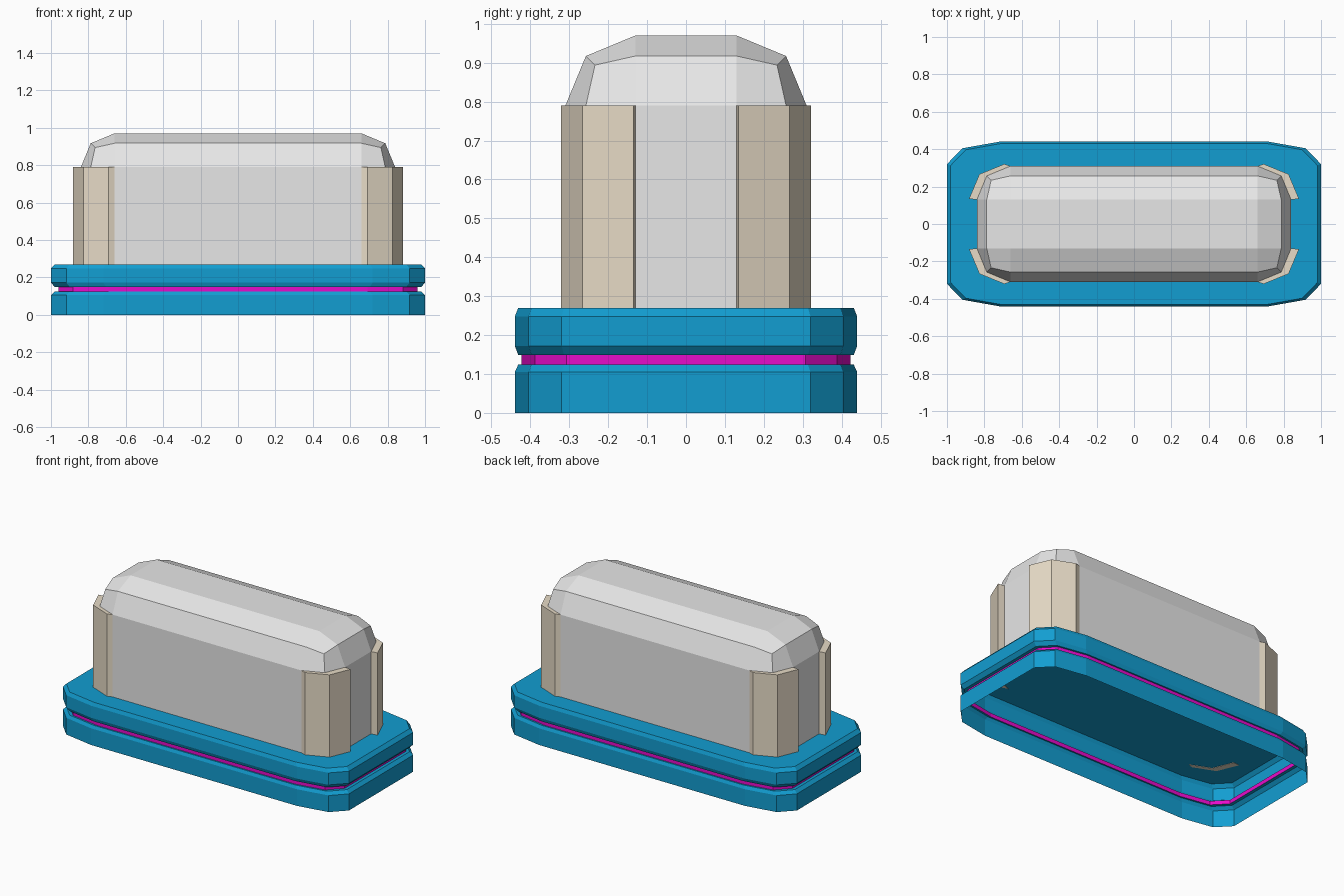
import bpy, bmesh, math

if "Cube" in bpy.data.objects:
    bpy.data.objects.remove(bpy.data.objects["Cube"], do_unlink=True)


def material(name, rgb):
    m = bpy.data.materials.new(name)
    m.use_nodes = True
    color = (*rgb, 1)
    m.diffuse_color = color
    m.node_tree.nodes["Principled BSDF"].inputs["Base Color"].default_value = color
    return m


blue = material("blue", (0.006, 0.34, 0.64))
magenta = material("magenta", (0.87, 0.004, 0.65))
grey = material("light grey", (0.8, 0.8, 0.8))
beige = material("beige", (0.8, 0.71, 0.57))


def finish(bm, name, *mats):
    bmesh.ops.recalc_face_normals(bm, faces=bm.faces)
    mesh = bpy.data.meshes.new(name)
    bm.to_mesh(mesh)
    bm.free()
    for m in mats:
        mesh.materials.append(m)
    obj = bpy.data.objects.new(name, mesh)
    bpy.context.collection.objects.link(obj)
    return obj


def corner(hx, hy, rx, ry):
    """Three points of a two-segment rounded corner in the +x +y quadrant."""
    return [(hx - rx + rx * math.cos(a), hy - ry + ry * math.sin(a))
            for a in (0, math.pi / 4, math.pi / 2)]


def outline(hx, hy, rx, ry):
    c = corner(hx, hy, rx, ry)
    right = c + [(-x, y) for x, y in reversed(c)]
    return right + [(-x, -y) for x, y in right]


# Base: stacked outline, open below, with a bright strip in the groove
bm = bmesh.new()
plan = outline(1.0, 0.44, 0.28, 0.12)
profile = [(0, 1), (0.105, 1), (0.124, 0.98), (0.124, 0.96), (0.149, 0.96),
           (0.149, 0.98), (0.172, 1), (0.248, 1), (0.27, 0.98)]
rings = [[bm.verts.new((x * s, y * s, z)) for x, y in plan] for z, s in profile]
n = len(plan)
for k, (low, high) in enumerate(zip(rings, rings[1:])):
    for i in range(n):
        j = (i + 1) % n
        f = bm.faces.new((low[i], low[j], high[j], high[i]))
        f.material_index = int(k == 3)
bm.faces.new(rings[-1])
finish(bm, "base", blue, magenta)

# Body: box with rounded upright and top edges
HX, HY, R, BOTTOM, TOP = 0.84, 0.31, 0.18, 0.27, 0.97
bm = bmesh.new()
bmesh.ops.create_cube(bm, size=1)
for v in bm.verts:
    v.co = (v.co.x * 2 * HX, v.co.y * 2 * HY, TOP if v.co.z > 0 else BOTTOM)
edges = [e for e in bm.edges if max(v.co.z for v in e.verts) > BOTTOM + 0.1]
bmesh.ops.bevel(bm, geom=edges, offset=R, segments=2, profile=0.5,
                affect='EDGES', clamp_overlap=False)
under = [f for f in bm.faces if all(v.co.z < BOTTOM + 0.01 for v in f.verts)]
bmesh.ops.delete(bm, geom=under, context='FACES')
finish(bm, "body", grey)

# Corner guards: thin wrapped plates standing on the base
inner = corner(HX, HY, R, R)
outer = [(x * 1.05, y * 1.035) for x, y in inner]
for side, sx in (("left", 1), ("right", -1)):
    for end, sy in (("back", 1), ("front", -1)):
        bm = bmesh.new()
        low, high = ([bm.verts.new((sx * x, sy * y, z))
                      for x, y in inner + outer[::-1]] for z in (0.268, 0.79))
        bm.faces.new(low)
        bm.faces.new(high)
        for i in range(len(low)):
            j = (i + 1) % len(low)
            bm.faces.new((low[i], low[j], high[j], high[i]))
        finish(bm, f"{end}_{side}_corner_guard", beige)
